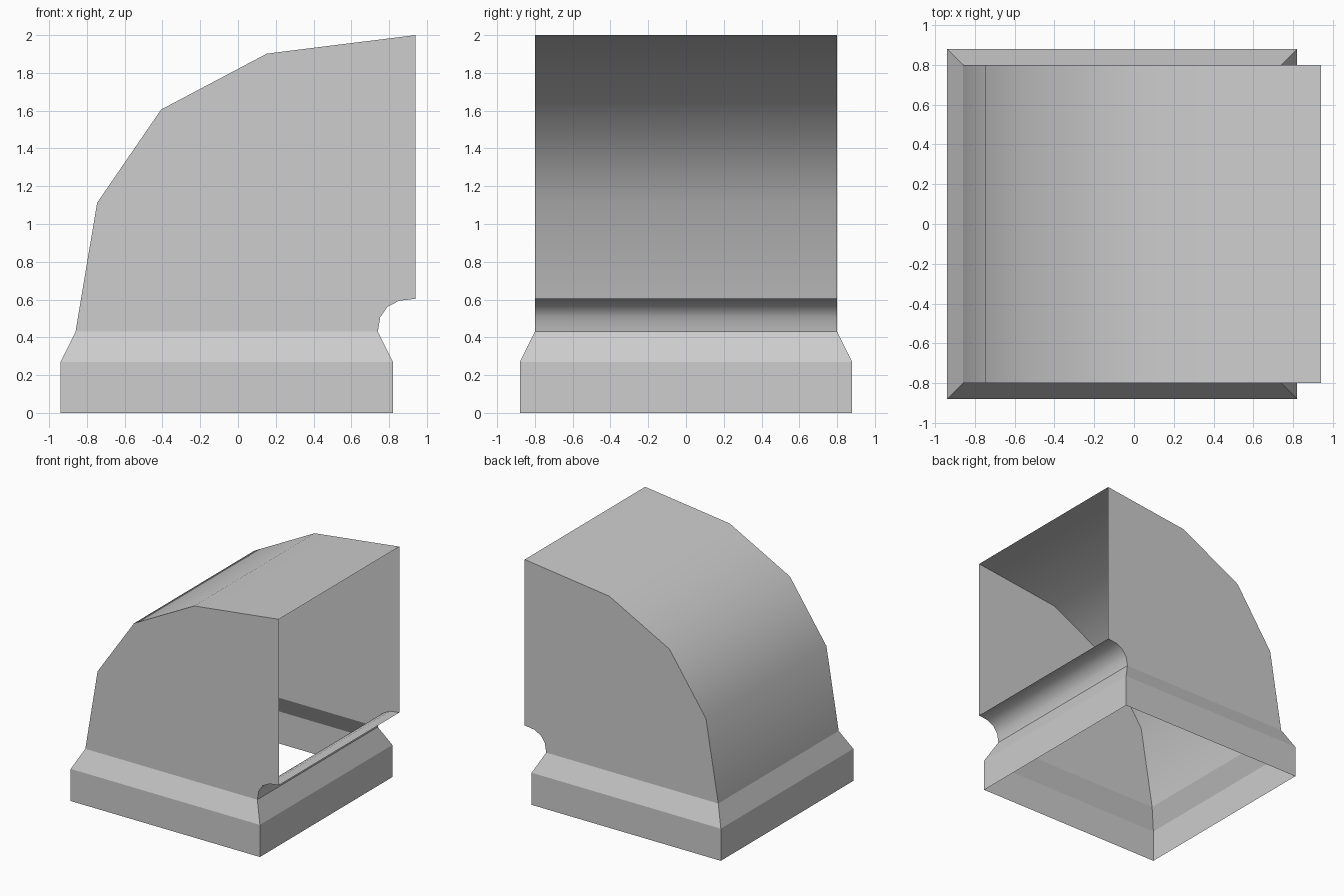
import bpy
import bmesh
import math

cube = bpy.data.objects.get("Cube")
if cube:
    bpy.data.objects.remove(cube, do_unlink=True)

grey = bpy.data.materials.new("duct grey")
grey.use_nodes = True
colour = (0.61, 0.61, 0.61, 1.0)
grey.diffuse_color = colour
grey.node_tree.nodes["Principled BSDF"].inputs["Base Color"].default_value = colour


def loft_tube(name, stations):
    """Open rectangular tube; each station is (outer xz, inner xz, half depth)."""
    bm = bmesh.new()
    rings = []
    for (ox, oz), (ix, iz), d in stations:
        corners = [(ox, -d, oz), (ix, -d, iz), (ix, d, iz), (ox, d, oz)]
        rings.append([bm.verts.new(c) for c in corners])
    for a, b in zip(rings, rings[1:]):
        for i in range(4):
            j = (i + 1) % 4
            bm.faces.new((a[i], a[j], b[j], b[i]))
    mesh = bpy.data.meshes.new(name)
    bm.to_mesh(mesh)
    bm.free()
    mesh.materials.append(grey)
    obj = bpy.data.objects.new(name, mesh)
    bpy.context.collection.objects.link(obj)
    return obj


LEFT, RIGHT, MOUTH = -0.86, 0.74, 0.94
NECK, DEPTH, FLARE = 0.43, 0.8, 0.08

# Flared collar: straight skirt, then a slope in to the neck
loft_tube("base_collar", [
    ((LEFT - FLARE, z), (RIGHT + FLARE, z), DEPTH + FLARE) for z in (0, 0.27)
] + [((LEFT, NECK), (RIGHT, NECK), DEPTH)])

# Elbow: the throat repeats the outer bend at a smaller scale about the mouth
bend = [(LEFT, NECK), (-0.746, 1.112), (-0.407, 1.606), (0.153, 1.902), (MOUTH, 2.0)]
scale = (MOUTH - RIGHT) / (MOUTH - LEFT)
elbow = loft_tube("elbow_duct", [
    ((x, z), (MOUTH + (x - MOUTH) * scale, NECK + (z - NECK) * scale), DEPTH)
    for x, z in bend
])

# Smooth along the bend, sharp at the corners
bpy.ops.object.select_all(action="DESELECT")
elbow.select_set(True)
bpy.context.view_layer.objects.active = elbow
bpy.ops.object.shade_smooth_by_angle(angle=math.radians(40))
